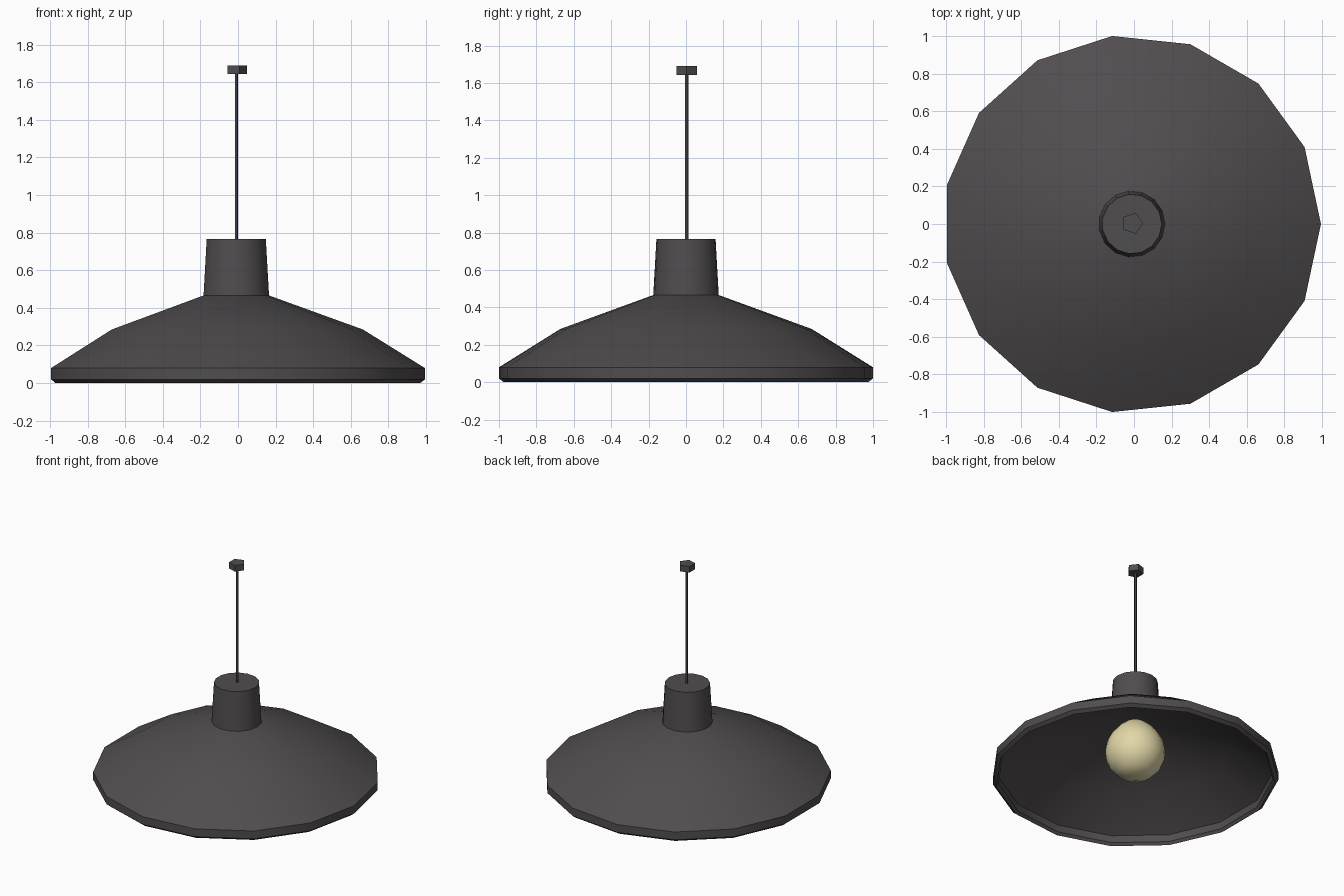
import bpy, math

if "Cube" in bpy.data.objects:
    bpy.data.objects.remove(bpy.data.objects["Cube"])

CX = -0.011  # odd-sided rings sit slightly off the bounding-box centre


def material(name, rgb):
    m = bpy.data.materials.new(name)
    m.diffuse_color = (*rgb, 1)
    m.use_nodes = True
    m.node_tree.nodes["Principled BSDF"].inputs["Base Color"].default_value = m.diffuse_color
    return m


dark = material("dark grey metal", (0.083, 0.074, 0.079))
cream = material("cream glass", (0.76, 0.68, 0.39))


def lathe(name, profile, sides, mat, cx=CX, cy=0.0, smooth=30):
    """Revolve (radius, z) points; zero radius closes an end to a single point."""
    verts, rings, faces = [], [], []
    for r, z in profile:
        n = sides if r > 0 else 1
        rings.append(list(range(len(verts), len(verts) + n)))
        for i in range(n):
            a = 2 * math.pi * i / sides
            verts.append((cx + r * math.cos(a), cy + r * math.sin(a), z))
    for a, b in zip(rings, rings[1:]):
        for i in range(sides):
            j = (i + 1) % sides
            if len(a) == 1:
                faces.append((a[0], b[j], b[i]))
            elif len(b) == 1:
                faces.append((a[i], a[j], b[0]))
            else:
                faces.append((a[i], a[j], b[j], b[i]))
    me = bpy.data.meshes.new(name)
    me.from_pydata(verts, [], faces)
    me.materials.append(mat)
    ob = bpy.data.objects.new(name, me)
    bpy.context.collection.objects.link(ob)
    bpy.ops.object.select_all(action='DESELECT')
    ob.select_set(True)
    bpy.context.view_layer.objects.active = ob
    bpy.ops.object.shade_smooth_by_angle(angle=math.radians(smooth))
    return ob


# Shade: inner skin from the top down, round the lip, then outer skin upward
lathe("shade", [(0, 0.445), (0.17, 0.445), (0.665, 0.265), (0.965, 0.075),
                (0.965, 0.02), (0.98, 0), (1.005, 0.02), (1.005, 0.08),
                (0.675, 0.285), (0.176, 0.466), (0, 0.466)], 15, dark)

# Neck on top of the shade
lathe("neck", [(0, 0.46), (0.176, 0.466), (0.159, 0.765), (0, 0.765)], 15, dark)

# Hanging cord and pentagonal ceiling cap
lathe("cord", [(0, 0.76), (0.01, 0.76), (0.01, 1.645), (0, 1.645)], 5, dark, cx=-0.009, cy=0.005)
lathe("ceiling_cap", [(0, 1.643), (0.058, 1.643), (0.058, 1.69), (0, 1.69)],
      5, dark, cx=-0.009, cy=0.004)

# Bulb
lathe("bulb", [(0, 0.0), (0.065, 0.007), (0.125, 0.032), (0.18, 0.09), (0.205, 0.15),
               (0.21, 0.21), (0.2, 0.27), (0.17, 0.33), (0.125, 0.385),
               (0.08, 0.425), (0, 0.446)], 20, cream, smooth=45)
